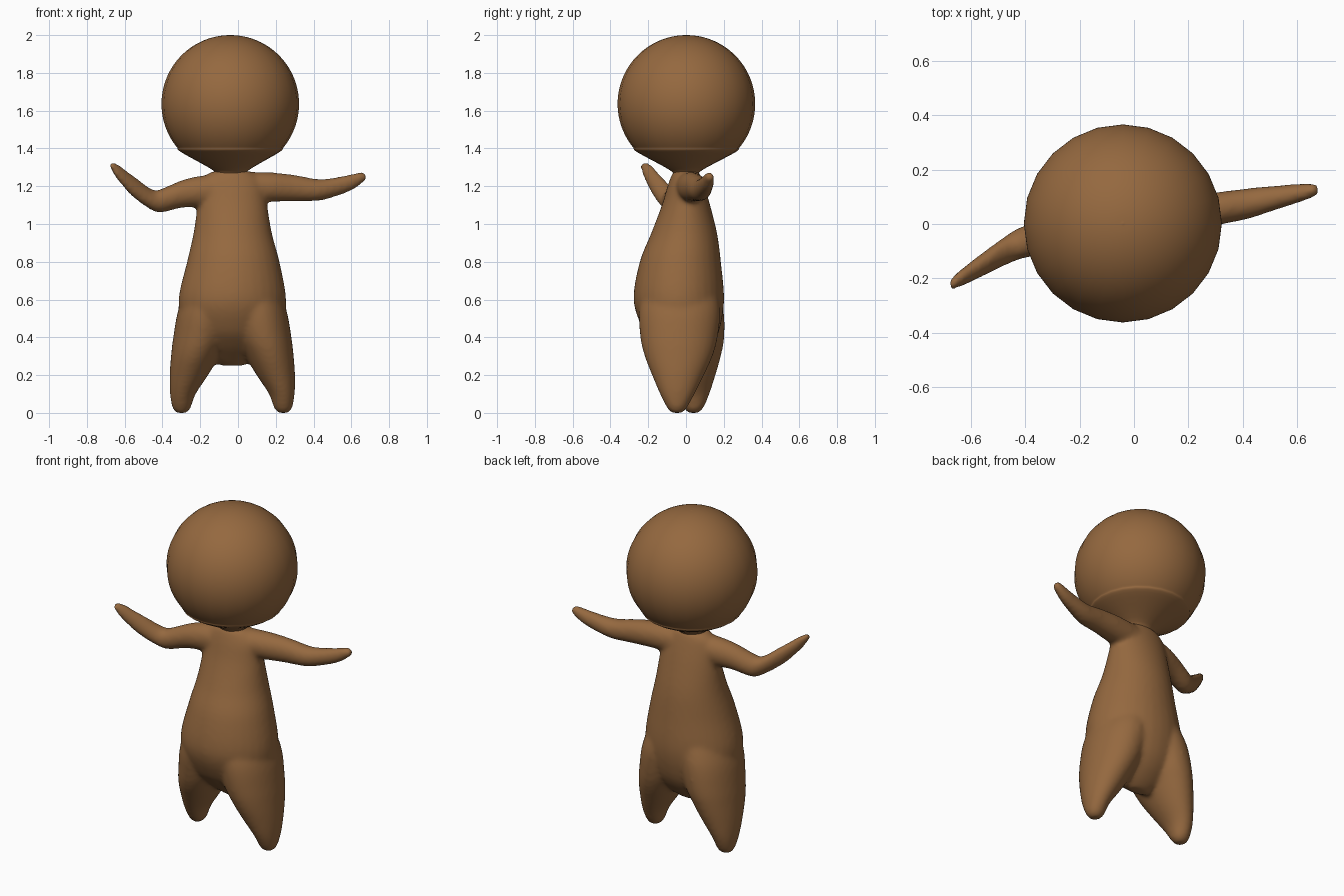
import bpy, bmesh, math
from mathutils import Vector

brown = bpy.data.materials.new("brown")
brown.diffuse_color = (0.30, 0.14, 0.05, 1)


def smooth_rows(rows, steps=5):
    """Catmull-Rom interpolation through section rows."""
    out = []
    for i in range(len(rows) - 1):
        p = [rows[max(0, min(len(rows) - 1, i + k))] for k in (-1, 0, 1, 2)]
        for s in range(steps):
            t = s / steps
            out.append([0.5 * (2 * b + (c - a) * t + (2 * a - 5 * b + 4 * c - d) * t * t
                               + (3 * b - a - 3 * c + d) * t ** 3) for a, b, c, d in zip(*p)])
    return out + [list(rows[-1])]


def loft(bm, rows, u, v, sides=32):
    """Skin ellipses: rows of (x, y, z, radius along u, radius along v)."""
    rings = []
    for x, y, z, ru, rv in smooth_rows(rows):
        ring = []
        for k in range(sides):
            a = 2 * math.pi * k / sides
            ring.append(bm.verts.new(Vector((x, y, z)) + Vector(u) * (max(ru, 0.004) * math.cos(a))
                                     + Vector(v) * (max(rv, 0.004) * math.sin(a))))
        rings.append(ring)
    faces = [bm.faces.new(rings[0]), bm.faces.new(rings[-1])]
    for r, s in zip(rings, rings[1:]):
        for k in range(sides):
            j = (k + 1) % sides
            faces.append(bm.faces.new((r[k], r[j], s[j], s[k])))
    bmesh.ops.recalc_face_normals(bm, faces=faces)


def finish(name, bm):
    me = bpy.data.meshes.new(name)
    bm.to_mesh(me)
    bm.free()
    me.materials.append(brown)
    me.polygons.foreach_set("use_smooth", [True] * len(me.polygons))
    ob = bpy.data.objects.new(name, me)
    bpy.context.collection.objects.link(ob)
    return ob


X, Y, Z = (1, 0, 0), (0, 1, 0), (0, 0, 1)
bm = bmesh.new()

# torso with a round belly, closing into the crotch
loft(bm, [(-0.03, 0, 0.25, 0.06, 0.03), (-0.03, 0, 0.29, 0.13, 0.08),
          (-0.03, -0.01, 0.36, 0.20, 0.15), (-0.03, -0.025, 0.45, 0.26, 0.205),
          (-0.03, -0.038, 0.60, 0.285, 0.24), (-0.025, -0.03, 0.80, 0.245, 0.215),
          (-0.028, -0.01, 0.95, 0.208, 0.175), (-0.03, 0, 1.10, 0.185, 0.128),
          (-0.03, 0, 1.20, 0.17, 0.098), (-0.035, 0, 1.25, 0.145, 0.08),
          (-0.035, 0, 1.28, 0.10, 0.066)], X, Y)

# legs: spread from the middle, one a little ahead of the other
for side, foot_y in ((-1, 0.04), (1, -0.048)):
    legs = [(0.270, 0.000, 1.0, 0.026, 0.028), (0.269, 0.025, 1.0, 0.048, 0.052),
            (0.262, 0.100, 0.9, 0.068, 0.092), (0.230, 0.200, 0.7, 0.102, 0.138),
            (0.197, 0.300, 0.5, 0.128, 0.180), (0.165, 0.400, 0.4, 0.148, 0.205),
            (0.130, 0.550, 0.2, 0.155, 0.215), (0.090, 0.700, 0.1, 0.130, 0.180)]
    loft(bm, [(-0.03 + side * d, foot_y * f - 0.03 * (1 - f), z, rx, ry)
              for d, z, f, rx, ry in legs], X, Y)

# raised arm on the left, reaching forward
loft(bm, [(-0.05, 0, 1.18, 0.08, 0.085), (-0.20, -0.02, 1.172, 0.075, 0.083),
          (-0.30, -0.04, 1.158, 0.066, 0.073), (-0.40, -0.065, 1.125, 0.06, 0.064),
          (-0.45, -0.085, 1.125, 0.057, 0.056), (-0.55, -0.145, 1.195, 0.045, 0.058),
          (-0.63, -0.195, 1.268, 0.034, 0.045), (-0.665, -0.216, 1.303, 0.026, 0.027),
          (-0.683, -0.225, 1.315, 0.01, 0.01)], Y, Z)

# flatter arm on the right, reaching back
loft(bm, [(-0.05, 0, 1.19, 0.08, 0.085), (0.16, 0.03, 1.195, 0.075, 0.079),
          (0.30, 0.055, 1.19, 0.062, 0.07), (0.42, 0.075, 1.18, 0.057, 0.058),
          (0.50, 0.092, 1.192, 0.048, 0.052), (0.60, 0.112, 1.22, 0.036, 0.044),
          (0.655, 0.123, 1.245, 0.028, 0.031), (0.682, 0.125, 1.25, 0.016, 0.016)], Y, Z)

# fuse the limbs and torso into one soft body
body = finish("body", bm)
remesh = body.modifiers.new("fuse", 'REMESH')
remesh.mode = 'VOXEL'
remesh.voxel_size = 0.012
remesh.use_smooth_shade = True
soften = body.modifiers.new("soften", 'SMOOTH')
soften.factor = 0.5
soften.iterations = 12

# round head, drawn in to a short neck
R, CZ = 0.364, 1.636
head = []
for i in range(29):
    a = math.pi * i / 32
    head.append((-0.041, 0.002, CZ + R * math.cos(a), R * math.sin(a), R * math.sin(a)))
head += [(-0.038, 0, 1.285, 0.095, 0.085), (-0.035, 0, 1.255, 0.09, 0.07)]
head = [r for r in head if r[2] > 1.36 or r[3] < 0.1]
bm = bmesh.new()
loft(bm, head, X, Y, sides=24)
finish("head", bm)
